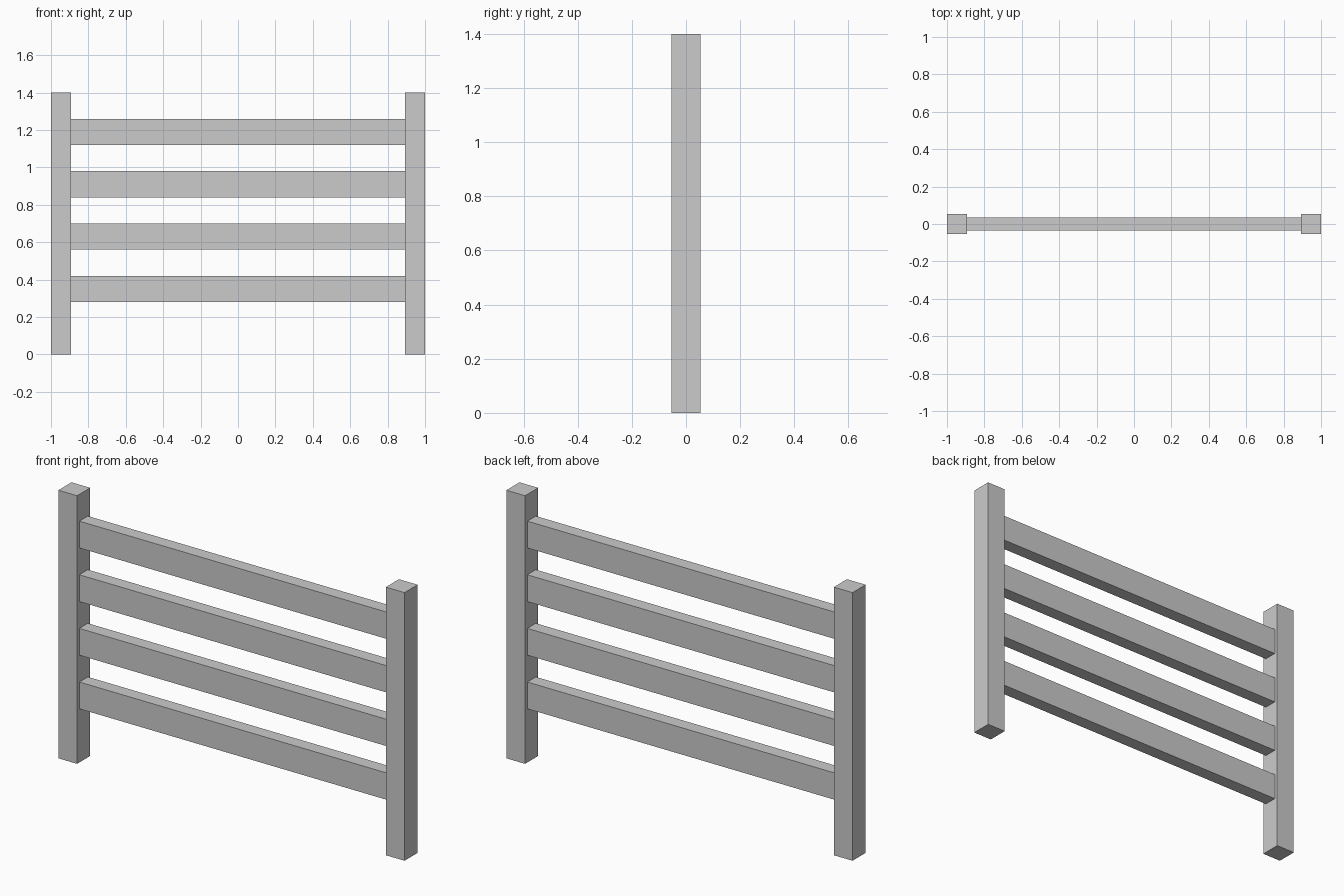
import bpy

if "Cube" in bpy.data.objects:
    bpy.data.objects.remove(bpy.data.objects["Cube"])

POST_W = 0.108      # square post section
POST_H = 1.4
RAIL_H = 0.14
RAIL_T = 0.07
PITCH = 0.28        # rail spacing, also the bottom of the first rail


def box(name, size, centre):
    bpy.ops.mesh.primitive_cube_add(size=1, location=centre)
    obj = bpy.context.object
    obj.name = name
    obj.scale = size
    bpy.ops.object.transform_apply(location=False, rotation=False, scale=True)
    return obj


# End posts
for side, sign in (("left", -1), ("right", 1)):
    box(f"{side}_post", (POST_W, POST_W, POST_H),
        (sign * (1 - POST_W / 2), 0, POST_H / 2))

# Horizontal rails butted between the posts
for i in range(4):
    box(f"rail_{i + 1}", (2 - 2 * POST_W, RAIL_T, RAIL_H),
        (0, 0, PITCH * (i + 1) + RAIL_H / 2))
